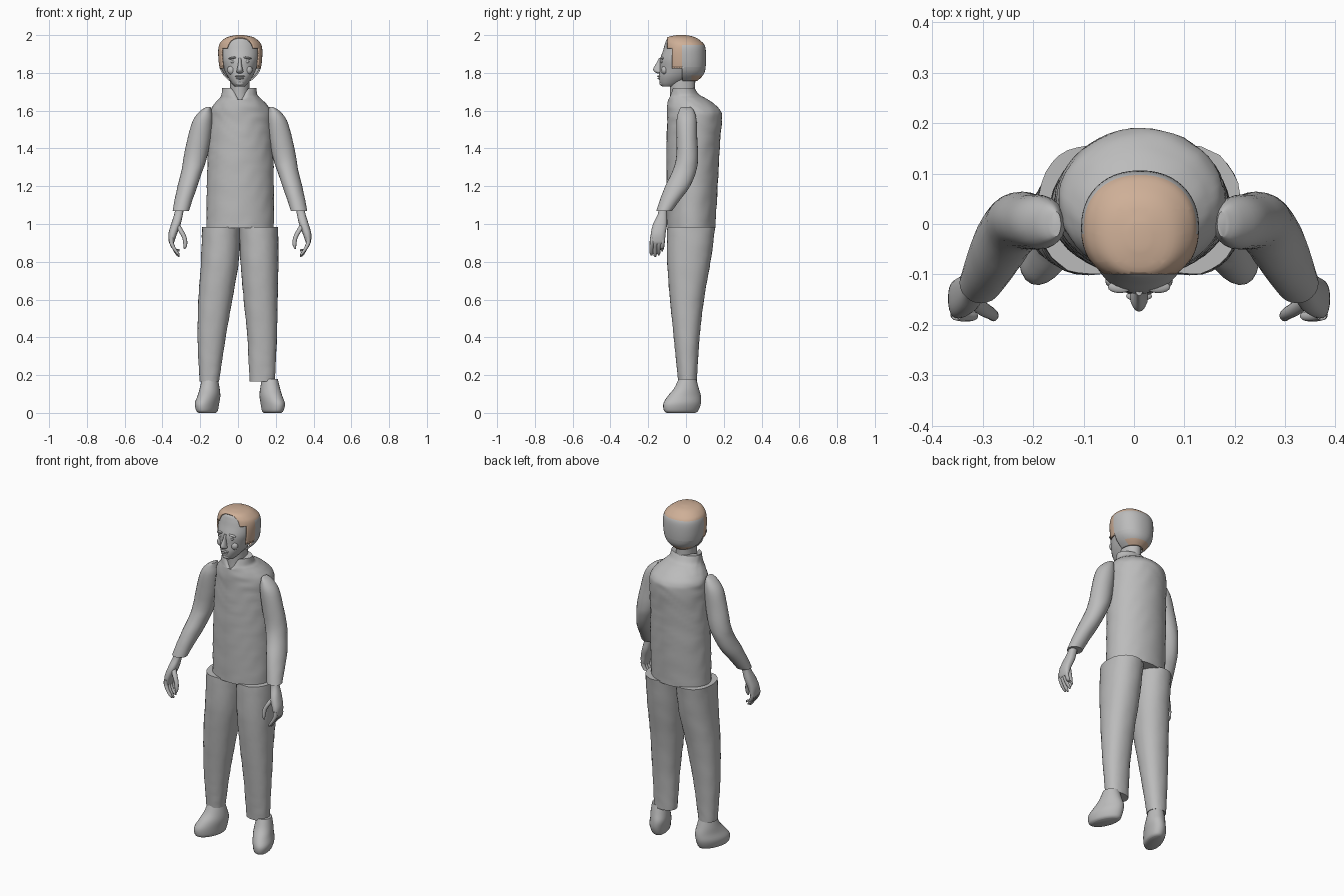
import bpy, bmesh, math
from mathutils import Vector

cube = bpy.data.objects.get("Cube")
if cube:
    bpy.data.objects.remove(cube, do_unlink=True)

MID = 0.01  # the body's own centre line


def material(name, rgb):
    m = bpy.data.materials.new(name)
    m.use_nodes = True
    m.diffuse_color = (*rgb, 1)
    m.node_tree.nodes["Principled BSDF"].inputs["Base Color"].default_value = (*rgb, 1)
    return m


GREY = material("plain_grey", (0.5, 0.5, 0.5))
TAN = material("hair_tan", (0.62, 0.43, 0.31))


def finish(name, bm, mats=(GREY,)):
    bmesh.ops.recalc_face_normals(bm, faces=bm.faces)
    me = bpy.data.meshes.new(name)
    bm.to_mesh(me)
    bm.free()
    for m in mats:
        me.materials.append(m)
    me.shade_smooth()
    me.set_sharp_from_angle(angle=math.radians(40))
    ob = bpy.data.objects.new(name, me)
    bpy.context.collection.objects.link(ob)
    return ob


def spline(rows, steps):
    """Catmull-Rom interpolation through the key rings."""
    out = []
    for i in range(len(rows) - 1):
        a, b, c, d = (rows[max(0, min(len(rows) - 1, i + k))] for k in (-1, 0, 1, 2))
        for s in range(steps):
            t = s / steps
            out.append([q + t / 2 * (r - p + t * (2 * p - 5 * q + 4 * r - w
                        + t * (3 * (q - r) + w - p))) for p, q, r, w in zip(a, b, c, d)])
    return out + [list(rows[-1])]


def loft(rows, n=24, steps=4, turn=0, power=2, folds=0, warp=None, flip=False):
    """Skin rings given as (z, x low, x high, y low, y high)."""
    bm = bmesh.new()
    rings = []
    for z, x0, x1, y0, y1 in spline(rows, steps):
        ring = []
        for i in range(n):
            a = math.tau * i / n
            c, s = math.cos(a), math.sin(a)
            wob = 1 + folds * math.sin(z * 70 + 3 * math.sin(3 * a) + 2 * math.sin(z * 23 + 5 * a))
            u = math.copysign(abs(c) ** (2 / power), c) * (x1 - x0) / 2 * wob
            v = math.copysign(abs(s) ** (2 / power), s) * (y1 - y0) / 2 * wob
            p = Vector(((x0 + x1) / 2 + u * math.cos(turn) - v * math.sin(turn),
                        (y0 + y1) / 2 + u * math.sin(turn) + v * math.cos(turn), z))
            if warp:
                p = warp(p)
            if flip:
                p.x = 2 * MID - p.x
            ring.append(bm.verts.new(p))
        rings.append(ring)
    for a, b in zip(rings, rings[1:]):
        for i in range(n):
            j = (i + 1) % n
            bm.faces.new((a[i], a[j], b[j], b[i]))
    bm.faces.new(rings[0])
    bm.faces.new(rings[-1])
    return bm


def blob(name, centre, size, tilt=0):
    bm = bmesh.new()
    bmesh.ops.create_uvsphere(bm, u_segments=16, v_segments=10, radius=1)
    for v in bm.verts:
        x, y, z = (p * q for p, q in zip(v.co, size))
        v.co = Vector((x, y, z + tilt * x)) + Vector(centre)
    return finish(name, bm)


def rod(points):
    """Rings for a thin limb through (x, y, z, radius) points."""
    return [(z, x - r, x + r, y - r, y + r) for x, y, z, r in points]


# Jacket body, with the collar notched at the throat
def throat(p):
    if p.z > 1.66 and p.y < 0 and abs(p.x - MID) < 0.045:
        p.z -= (p.z - 1.65) * (1 - abs(p.x - MID) / 0.045)
    return p


finish("jacket", loft([
    (.978, -.167, .19, -.1, .155), (1.2, -.165, .19, -.103, .168),
    (1.4, -.16, .186, -.103, .178), (1.55, -.152, .182, -.1, .19),
    (1.6, -.146, .174, -.1, .183), (1.635, -.125, .15, -.098, .15),
    (1.665, -.098, .12, -.095, .105), (1.685, -.088, .102, -.09, .07),
    (1.72, -.084, .097, -.078, .045)], n=48, steps=8, folds=.008, warp=throat))

# Trouser legs
finish("right_trouser_leg", loft([
    (.985, -.19, .012, -.1, .155), (.8, -.196, .004, -.1, .13),
    (.6, -.21, -.03, -.085, .095), (.4, -.214, -.065, -.065, .072),
    (.25, -.208, -.088, -.05, .062), (.165, -.203, -.1, -.042, .058)],
    n=32, steps=6, folds=.01, power=2.2))
finish("left_trouser_leg", loft([
    (.985, .005, .213, -.1, .155), (.8, .013, .214, -.1, .13),
    (.6, .03, .21, -.085, .095), (.4, .05, .206, -.065, .072),
    (.25, .057, .199, -.05, .062), (.165, .062, .195, -.042, .058)],
    n=32, steps=6, folds=.01, power=2.2))

# Shoes, turned outwards
shoe = [(0, -.2, -.125, -.105, .055), (.012, -.213, -.115, -.122, .07),
        (.05, -.22, -.108, -.125, .084), (.09, -.208, -.1, -.1, .083),
        (.13, -.2, -.1, -.065, .07), (.18, -.19, -.108, -.04, .055)]
for side, flip in (("right", False), ("left", True)):
    finish(side + "_shoe", loft(shoe, turn=-.38, flip=flip))

# Arms and hands
sleeve = [(1.62, -.165, -.145, -.025, .025), (1.6, -.198, -.14, -.037, .042),
          (1.55, -.238, -.135, -.05, .056), (1.45, -.268, -.145, -.05, .06),
          (1.35, -.288, -.165, -.052, .064), (1.28, -.3, -.188, -.072, .054),
          (1.2, -.32, -.215, -.11, .022), (1.13, -.335, -.24, -.137, -.03),
          (1.068, -.346, -.26, -.157, -.075)]
palm = [(1.09, -.33, -.285, -.14, -.1), (1.05, -.338, -.292, -.15, -.1),
        (1, -.354, -.303, -.174, -.1), (.95, -.368, -.322, -.186, -.108),
        (.91, -.367, -.336, -.186, -.112), (.895, -.362, -.34, -.18, -.12)]
finger_tips = {"index": (-.18, .832), "middle": (-.161, .825),
               "ring": (-.142, .834), "little": (-.124, .855)}
for side, flip in (("right", False), ("left", True)):
    finish(side + "_sleeve", loft(sleeve, folds=.008, flip=flip))
    finish(side + "_palm", loft(palm, power=2.4, flip=flip))
    for finger, (y, tip) in finger_tips.items():
        finish(f"{side}_{finger}_finger", loft(rod([
            (-.352, y, .93, .011), (-.352, y, .9, .0115), (-.338, y - .003, .87, .0105),
            (-.32, y - .003, tip + .012, .009), (-.312, y - .002, tip, .003)]),
            n=12, flip=flip))
    finish(side + "_thumb", loft(rod([
        (-.325, -.15, 1, .015), (-.3, -.168, .96, .014), (-.283, -.178, .925, .012),
        (-.279, -.183, .89, .01), (-.283, -.185, .868, .004)]), n=12, flip=flip))

# Neck and head
finish("neck", loft([(1.6, -.045, .065, -.085, .05), (1.69, -.042, .062, -.084, .048),
                     (1.79, -.042, .062, -.09, .05)]))
finish("head", loft([
    (1.728, -.016, .036, -.125, -.06), (1.745, -.033, .053, -.138, -.02),
    (1.78, -.055, .078, -.143, .04), (1.82, -.074, .096, -.139, .08),
    (1.87, -.088, .11, -.137, .09), (1.92, -.09, .112, -.121, .09),
    (1.955, -.082, .104, -.111, .08), (1.98, -.06, .082, -.1, .05),
    (1.993, -.02, .04, -.07, 0)], n=40, power=2.1))

# Face
finish("nose", loft([(1.797, MID - .008, MID + .008, -.152, -.13),
                     (1.805, MID - .018, MID + .018, -.166, -.12),
                     (1.82, MID - .015, MID + .015, -.174, -.12),
                     (1.85, MID - .009, MID + .009, -.158, -.12),
                     (1.88, MID - .007, MID + .007, -.142, -.12)], n=16))
for side, s in (("right", -1), ("left", 1)):
    blob(side + "_eye", (MID + s * .036, -.126, 1.858), (.014, .008, .007))
    blob(side + "_brow", (MID + s * .038, -.125, 1.879), (.024, .012, .006), s * -.15)
    blob(side + "_cheek", (MID + s * .043, -.113, 1.815), (.024, .018, .024))
blob("upper_lip", (MID, -.143, 1.782), (.026, .01, .005))
blob("lower_lip", (MID, -.142, 1.771), (.021, .01, .005))
blob("chin", (MID, -.126, 1.745), (.022, .015, .014))

# Hair shell, cut round the face; the crown, temples and nape are tan
bm = loft([
    (1.757, -.045, .068, -.1, .06), (1.79, -.078, .102, -.12, .092),
    (1.83, -.098, .122, -.12, .104), (1.9, -.105, .129, -.122, .106),
    (1.945, -.101, .125, -.116, .099), (1.97, -.085, .108, -.11, .077),
    (1.99, -.055, .078, -.095, .045), (2, -.01, .03, -.05, 0)], n=48, power=2.2)
cuts = [(1, y) for y in (-.1, -.075, -.02, .03)] + [(2, z) for z in (1.785, 1.83, 1.93, 1.948)]
for axis, level in cuts:
    co, no = Vector(), Vector()
    co[axis], no[axis] = level, 1
    bmesh.ops.bisect_plane(bm, geom=bm.verts[:] + bm.edges[:] + bm.faces[:],
                           plane_co=co, plane_no=no)
bald = []
for f in bm.faces:
    c = f.calc_center_median()
    edge = -.1 if c.z > 1.93 else -.075 if c.z > 1.83 else -.02
    if c.y < edge or c.z < 1.758:
        bald.append(f)
    nape = c.z < 1.785 and c.y > .03
    f.material_index = int(c.z > 1.948 or c.y < -.02 or nape)
bmesh.ops.delete(bm, geom=bald, context="FACES")
hair = finish("hair", bm, (GREY, TAN))
thick = hair.modifiers.new("thickness", "SOLIDIFY")
thick.thickness = .008
